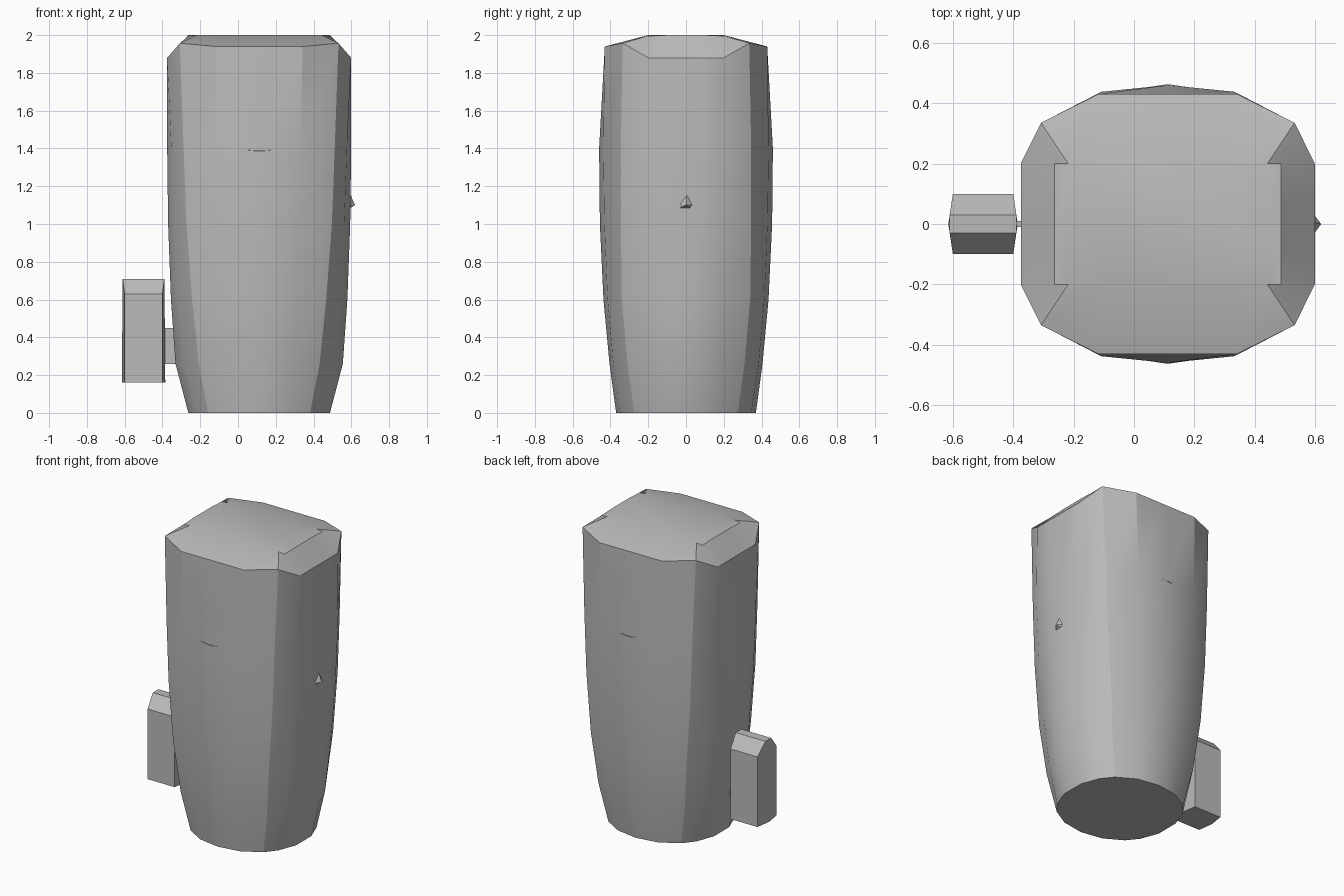
import bpy, bmesh, math
from mathutils import Matrix

cube = bpy.data.objects.get("Cube")
if cube:
    bpy.data.objects.remove(cube, do_unlink=True)

grey = bpy.data.materials.new("plain_grey")
grey.use_nodes = True
grey.diffuse_color = (0.5, 0.5, 0.5, 1)
grey.node_tree.nodes["Principled BSDF"].inputs["Base Color"].default_value = (0.5, 0.5, 0.5, 1)

BODY_X = 0.112


def finish(name, bm, smooth_angle=None):
    """Turn a bmesh into a named, coloured object."""
    bmesh.ops.recalc_face_normals(bm, faces=bm.faces[:])
    mesh = bpy.data.meshes.new(name)
    bm.to_mesh(mesh)
    bm.free()
    mesh.materials.append(grey)
    obj = bpy.data.objects.new(name, mesh)
    bpy.context.collection.objects.link(obj)
    if smooth_angle:
        bpy.ops.object.select_all(action='DESELECT')
        obj.select_set(True)
        bpy.context.view_layer.objects.active = obj
        bpy.ops.object.shade_smooth_by_angle(angle=math.radians(smooth_angle))
    return obj


def loft(rings):
    """Skin closed rings of points and cap both ends."""
    bm = bmesh.new()
    loops = [[bm.verts.new(p) for p in ring] for ring in rings]
    count = len(loops[0])
    for low, high in zip(loops, loops[1:]):
        for i in range(count):
            j = (i + 1) % count
            bm.faces.new((low[i], low[j], high[j], high[i]))
    bm.faces.new(loops[0][::-1])
    bm.faces.new(loops[-1])
    return bm


def mirror_quarter(quarter):
    """Complete a ring from its quarter, which runs from the x axis to the y axis."""
    half = quarter + [(-x, y, z) for x, y, z in quarter[-2::-1]]
    ring = half + [(x, -y, z) for x, y, z in half[-2:0:-1]]
    return [(x + BODY_X, y, z) for x, y, z in ring]


# Body: each level has height, half width, panel edge, corner, shoulder, half depth
levels = [
    (0, .375, (.33, .2), (.27, .275), (.15, .345), .37),
    (.26, .443, (.39, .205), (.32, .31), (.17, .385), .405),
    (.6, .467, (.425, .215), (.355, .34), (.19, .415), .437),
    (1, .482, (.45, .23), (.385, .345), (.21, .432), .456),
    (1.4, .487, (.465, .235), (.4, .345), (.22, .438), .46),
]
rings = []
for z, width, panel, corner, shoulder, depth in levels:
    outline = [(width, 0), (width, .08), panel, corner, shoulder, (0, depth)]
    rings.append(mirror_quarter([(x, y, z) for x, y in outline]))

# Rim dips at the side panels; the crown rises inside it
rings.append(mirror_quarter([(.487, 0, 1.88), (.487, .09, 1.88), (.487, .2, 1.88),
                             (.42, .335, 1.957), (.23, .43, 1.94), (0, .43, 1.94)]))
rings.append(mirror_quarter([(.375, 0, 2), (.375, .09, 2), (.375, .2, 1.995),
                             (.33, .2, 2), (.2, .2, 2), (0, .2, 2)]))
finish("body", loft(rings), 24)

# Side block: peaked section, with slightly pointed ends
section = [(-.1, .16), (0, .16), (.1, .16), (.1, .63), (.03, .71), (-.03, .71), (-.1, .63)]


def block_end(direction):
    return [(-.5 + direction * (.115 - .15 * abs(y)), y, z) for y, z in section]


finish("side_block", loft([block_end(-1), block_end(1)]))

# Thin link joining the block to the body
bm = bmesh.new()
bmesh.ops.create_cube(bm, size=1, matrix=Matrix.Translation((-.34, 0, .355))
                      @ Matrix.Diagonal((.11, .02, .19, 1)))
finish("link", bm)

# Small slivers on the front and back faces
for name, side in (("front_sliver", -1), ("back_sliver", 1)):
    bm = bmesh.new()
    lower = [bm.verts.new((BODY_X + x, side * y, z))
             for x, y, z in ((-.11, .447, 1.395), (0, .463, 1.385), (.11, .447, 1.395))]
    upper = bm.verts.new((BODY_X, side * .45, 1.4))
    for a, b in ((0, 1), (1, 2), (2, 0)):
        bm.faces.new((lower[a], lower[b], upper))
    bm.faces.new(lower)
    finish(name, bm)

# Pointed stud on the side panel
bm = bmesh.new()
base = [bm.verts.new((.57, y, z))
        for y, z in ((.01, 1.21), (.065, 1.1), (.04, 1.07), (-.06, 1.07), (-.068, 1.1))]
tip = bm.verts.new((.62, 0, 1.1))
for a, b in zip(base, base[1:] + base[:1]):
    bm.faces.new((a, b, tip))
bm.faces.new(base)
finish("side_stud", bm)
